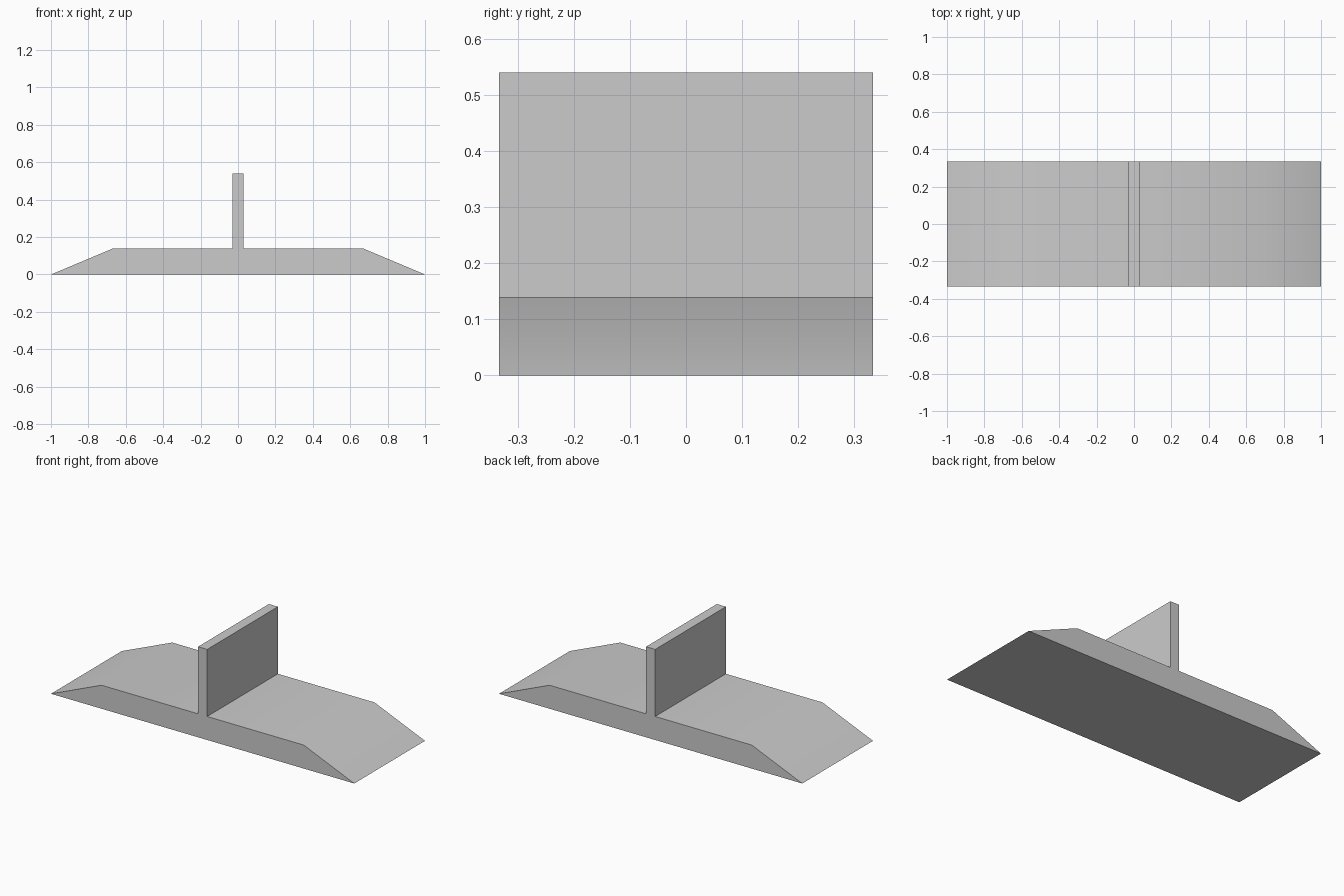
import bpy, bmesh

if "Cube" in bpy.data.objects:
    bpy.data.objects.remove(bpy.data.objects["Cube"])

HALF_DEPTH = 0.333

# Light grey material
grey = bpy.data.materials.new("light_grey")
grey.diffuse_color = (0.6, 0.6, 0.6, 1)
grey.use_nodes = True
grey.node_tree.nodes["Principled BSDF"].inputs["Base Color"].default_value = grey.diffuse_color

# Right half of the cross-section: sloped base, flat top, upright wall
half = [(1.0, 0.0), (0.667, 0.14), (0.03, 0.14), (0.03, 0.54)]
profile = half + [(-x, z) for x, z in reversed(half)]

# Extrude the mirrored cross-section from front to back
bm = bmesh.new()
front = bm.faces.new([bm.verts.new((x, -HALF_DEPTH, z)) for x, z in profile])
ext = bmesh.ops.extrude_face_region(bm, geom=[front], use_keep_orig=True)
back = [v for v in ext["geom"] if isinstance(v, bmesh.types.BMVert)]
bmesh.ops.translate(bm, verts=back, vec=(0, 2 * HALF_DEPTH, 0))
bmesh.ops.recalc_face_normals(bm, faces=bm.faces)

mesh = bpy.data.meshes.new("ramp_with_wall")
bm.to_mesh(mesh)
bm.free()
mesh.materials.append(grey)
ramp = bpy.data.objects.new("ramp_with_wall", mesh)
bpy.context.collection.objects.link(ramp)

# Soft transition from slope to flat top, sharp everywhere else
bpy.context.view_layer.objects.active = ramp
ramp.select_set(True)
bpy.ops.object.shade_smooth_by_angle()
